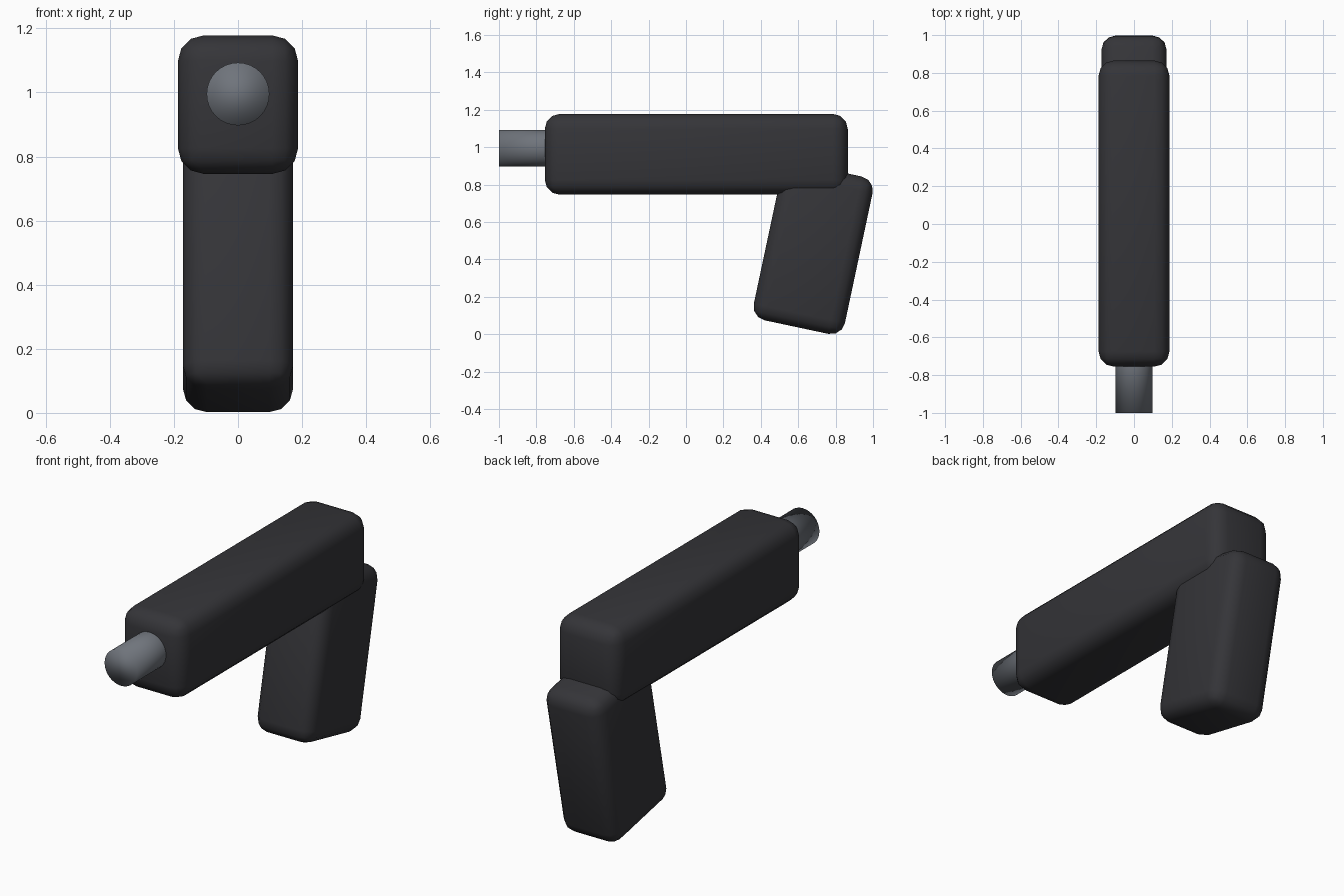
import bpy
import math

if "Cube" in bpy.data.objects:
    bpy.data.objects.remove(bpy.data.objects["Cube"])


def material(name, color):
    mat = bpy.data.materials.new(name)
    mat.diffuse_color = (*color, 1)
    mat.use_nodes = True
    mat.node_tree.nodes["Principled BSDF"].inputs["Base Color"].default_value = mat.diffuse_color
    return mat


dark = material("dark_polymer", (0.035, 0.035, 0.04))
steel = material("steel", (0.16, 0.175, 0.2))


def rounded_box(name, center, size, radius, tilt=0.0):
    bpy.ops.mesh.primitive_cube_add(size=1, location=center)
    obj = bpy.context.object
    obj.name = name
    obj.scale = size
    bpy.ops.object.transform_apply(location=False, rotation=False, scale=True)
    obj.rotation_euler.x = math.radians(tilt)
    bevel = obj.modifiers.new("rounding", 'BEVEL')
    bevel.width = radius
    bevel.segments = 3
    bpy.ops.object.shade_smooth()
    obj.data.materials.append(dark)
    return obj


# Long upper body
rounded_box("upper_body", (0, 0.055, 0.962), (0.375, 1.62, 0.432), 0.08)

# Handle, leaning backward at the top
rounded_box("handle", (0, 0.68, 0.459), (0.344, 0.498, 0.86), 0.075, tilt=-12)

# Barrel stub at the front, running a little way into the body
bpy.ops.mesh.primitive_cylinder_add(vertices=32, radius=0.098, depth=0.5,
                                    location=(0, -0.75, 0.995),
                                    rotation=(math.pi / 2, 0, 0))
barrel = bpy.context.object
barrel.name = "barrel"
bpy.ops.object.shade_smooth()
barrel.data.materials.append(steel)
